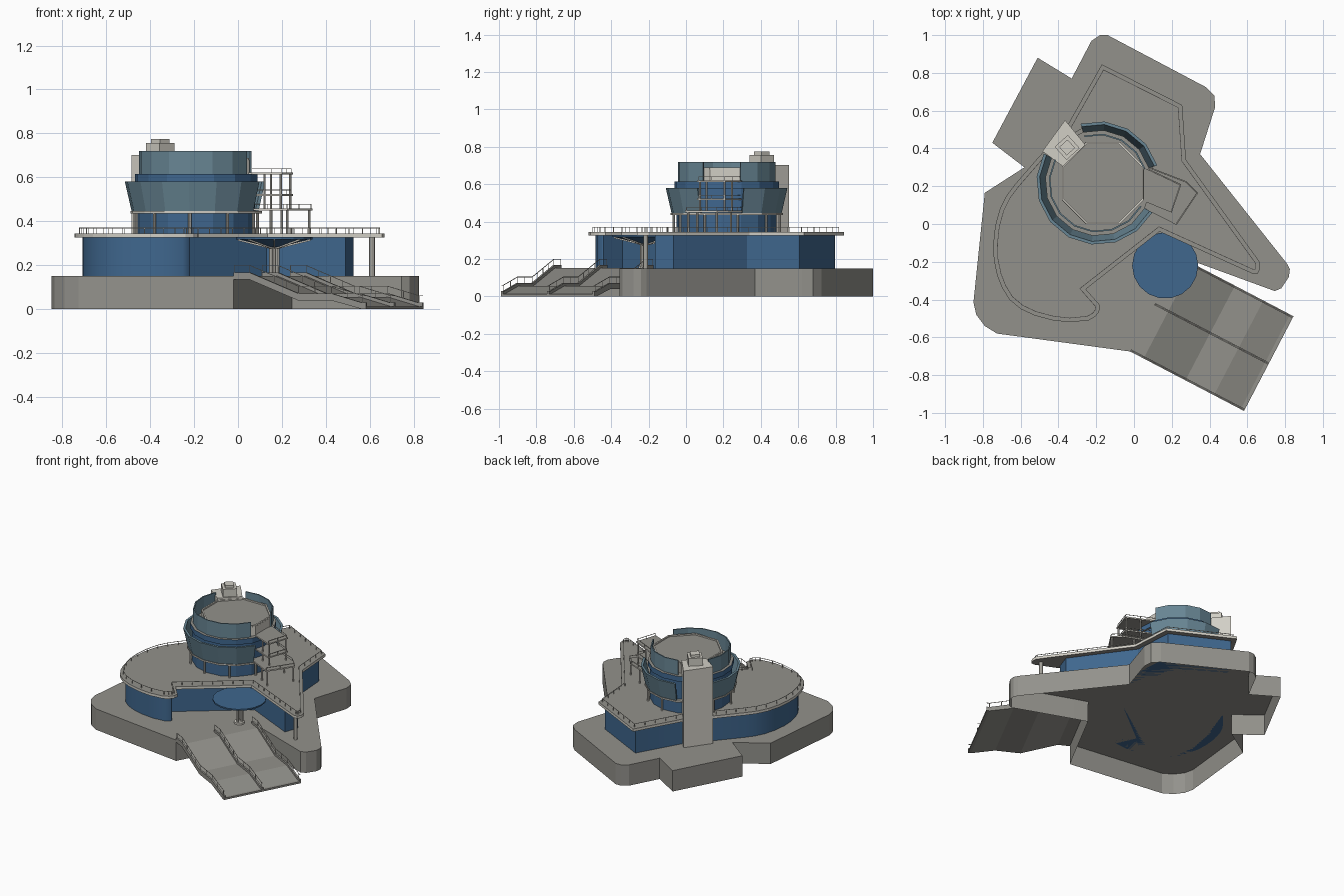
import bpy, bmesh, math
from mathutils import Vector, Matrix

if "Cube" in bpy.data.objects:
    bpy.data.objects.remove(bpy.data.objects["Cube"])


def material(name, rgb):
    m = bpy.data.materials.new(name)
    m.diffuse_color = (*rgb, 1)
    m.use_nodes = True
    m.node_tree.nodes["Principled BSDF"].inputs["Base Color"].default_value = m.diffuse_color
    return m


STONE = material("grey stone", (.29, .285, .26))
CREAM = material("pale concrete", (.64, .62, .56))
BLUE = material("blue glass", (.05, .135, .27))
SLATE = material("slate blue panel", (.14, .24, .30))


def make(name, bm, mats, smooth=False):
    me = bpy.data.meshes.new(name)
    bm.to_mesh(me)
    bm.free()
    ob = bpy.data.objects.new(name, me)
    bpy.context.collection.objects.link(ob)
    for m in mats:
        me.materials.append(m)
    if smooth:
        bpy.ops.object.select_all(action='DESELECT')
        ob.select_set(True)
        bpy.context.view_layer.objects.active = ob
        bpy.ops.object.shade_smooth_by_angle(angle=math.radians(28))
    return ob


def ccw(pts):
    area = sum(a[0] * b[1] - b[0] * a[1] for a, b in zip(pts, pts[1:] + pts[:1]))
    return pts if area > 0 else pts[::-1]


def prism(name, pts, z0, z1, side, top=None, bottom=True, smooth=False):
    """Upright prism with its own side and top/bottom colours."""
    pts = ccw(pts)
    bm = bmesh.new()
    lo = [bm.verts.new((x, y, z0)) for x, y in pts]
    hi = [bm.verts.new((x, y, z1)) for x, y in pts]
    n = len(pts)
    for i in range(n):
        j = (i + 1) % n
        bm.faces.new((lo[i], lo[j], hi[j], hi[i]))
    caps = [bm.faces.new(hi)]
    if bottom:
        caps.append(bm.faces.new(lo[::-1]))
    for f in caps:
        f.material_index = 1 if top else 0
    return make(name, bm, [side, top] if top else [side], smooth)


def inset(pts, d):
    """Mitred inward offset of a closed outline."""
    pts = [Vector(p) for p in ccw(pts)]
    out = []
    for i, p in enumerate(pts):
        a = (p - pts[i - 1]).normalized()
        b = (pts[(i + 1) % len(pts)] - p).normalized()
        na, nb = Vector((-a.y, a.x)), Vector((-b.y, b.x))
        q = p + (na + nb) * d / max(.5, 1 + na.dot(nb))
        out.append((q.x, q.y))
    return out


def circle(c, r, n, start=0):
    return [(c[0] + r * math.cos(math.radians(start + 360 * i / n)),
             c[1] + r * math.sin(math.radians(start + 360 * i / n))) for i in range(n)]


def bar(bm, a, b, w):
    """Square bar from a to b."""
    a, b = Vector(a), Vector(b)
    d = b - a
    mat = (Matrix.Translation((a + b) / 2) @ d.to_track_quat('Z', 'Y').to_matrix().to_4x4()
           @ Matrix.Diagonal((w, w, d.length, 1)))
    bmesh.ops.create_cube(bm, size=1, matrix=mat)


def railing(name, path, h, closed=False, step=.07, w=.003):
    """Handrail with evenly spaced little posts along a 3D path."""
    bm = bmesh.new()
    path = [Vector(p) for p in path]
    up = Vector((0, 0, h))
    for a, b in zip(path, path[1:] + (path[:1] if closed else [])):
        bar(bm, a + up, b + up, w)
        k = max(1, round((b - a).length / step))
        for i in range(k):
            p = a.lerp(b, i / k)
            bar(bm, p, p + up, w)
    make(name, bm, [CREAM])


def post(name, x, y, z0, z1, r=.007):
    prism(name, circle((x, y), r, 8), z0, z1, CREAM)


# Podium, hollow underneath
podium = [(-.33, .77), (-.225, .97), (-.18, 1), (-.14, 1), (.38, .725), (.425, .68), (.43, .62),
          (.35, .37), (.81, -.21), (.825, -.24), (.82, -.28), (.78, -.34), (.745, -.355),
          (.335, -.205), (.245, -.175), (-.02, -.675), (-.725, -.58), (-.79, -.54),
          (-.835, -.48), (-.85, -.415), (-.79, .165), (-.58, .3), (-.75, .43), (-.51, .88)]
prism("podium", podium, 0, .15, STONE, bottom=False)

# Entrance ramp with two slopes, in its own along/across frame
D, N, ORIGIN = Vector((.886, -.463)), Vector((.463, .886)), Vector((-.02, -.675))
PROFILE = [(0, .151), (.08, .151), (.33, .056), (.5, .056), (.66, .013), (.68, .013)]


def ramp_point(s, t, z):
    p = ORIGIN + D * s + N * t
    return (p.x, p.y, z)


def ramp_strip(name, t0, t1, lift, drop):
    bm = bmesh.new()
    rows = [[bm.verts.new(ramp_point(s, t, max(0, z + h))) for t, h in
             ((t0, lift), (t1, lift), (t1, -drop), (t0, -drop))] for s, z in PROFILE]
    for a, b in zip(rows, rows[1:]):
        for i in range(4):
            j = (i + 1) % 4
            bm.faces.new((a[i], b[i], b[j], a[j]))
    bm.faces.new(rows[0])
    bm.faces.new(rows[-1][::-1])
    bmesh.ops.recalc_face_normals(bm, faces=bm.faces)
    make(name, bm, [STONE])


ramp_strip("entrance_ramp", 0, .566, 0, .016)
for side, t in (("left", 0), ("middle", .277), ("right", .554)):
    ramp_strip(side + "_ramp_curb", t, t + .012, .016, .012)
    railing(side + "_ramp_rail", [ramp_point(s, t + .006, z + .015) for s, z in PROFILE], .033)

# Ground floor glass and roof terrace
lobe = [(.135, -.04), (-.255, -.345), (-.18, -.43), (-.185, -.465), (-.205, -.49), (-.24, -.51),
        (-.34, -.52), (-.43, -.51), (-.525, -.485), (-.6, -.45), (-.66, -.4), (-.7, -.335),
        (-.725, -.27), (-.742, -.19), (-.745, -.105), (-.735, -.01), (-.71, .08),
        (-.675, .15), (-.63, .21), (-.5, .36), (-.365, .5), (-.17, .845),
        (.255, .63), (.275, .34)]
terrace = lobe + [(.665, -.2), (.668, -.235), (.655, -.262), (.625, -.262)]
prism("ground_floor_glass", inset(lobe + [(.565, -.06), (.51, -.215)], .036),
      .15, .326, BLUE, smooth=True)
prism("roof_terrace", terrace, .326, .345, CREAM, STONE)
railing("terrace_rail", [(x, y, .345) for x, y in inset(terrace, .022)], .024, True)
post("terrace_corner_column", .61, -.215, .15, .326, .013)

# Funnel canopy over the entrance
CAN = (.165, -.22)
prism("canopy_disc", circle(CAN, .175, 18), .318, .328, BLUE)
bm = bmesh.new()
bmesh.ops.create_cone(bm, cap_ends=True, segments=18, radius1=.025, radius2=.16, depth=.036,
                      matrix=Matrix.Translation((*CAN, .3)))
make("canopy_funnel", bm, [BLUE])
bm = bmesh.new()
for (ax, ay), (bx, by) in zip(circle(CAN, .015, 8), circle(CAN, .165, 8)):
    bar(bm, (ax, ay, .277), (bx, by, .315), .007)
make("canopy_ribs", bm, [CREAM])
for i, (x, y) in enumerate(circle(CAN, .017, 3, 30)):
    post("canopy_column_%d" % i, x, y, .15, .29, .009)
prism("canopy_foot", circle(CAN, .035, 12), .15, .163, CREAM)

# Round tower: glass drum with floor ring and columns
C, START = (-.19, .217), -6
prism("drum_glass", circle(C, .268, 16, START), .345, .578, BLUE)
prism("drum_floor_ring", circle(C, .302, 16, START), .436, .446, CREAM, STONE)
prism("drum_upper_glass", circle(C, .281, 16, START), .578, .615, BLUE, STONE)
for i, (x, y) in enumerate(circle(C, .285, 10, 12)):
    post("drum_column_%d" % i, x, y, .345, .437)


def band(name, first, last, r0, r1, z0, z1, mat, t=.016):
    """Open faceted wall between two facet numbers of the drum."""
    bm = bmesh.new()
    rows = []
    for k in range(first, last + 1):
        a = math.radians(START + 22.5 * k)
        rows.append([bm.verts.new((C[0] + r * math.cos(a), C[1] + r * math.sin(a), z))
                     for r, z in ((r0, z0), (r1, z1), (r1 - t, z1), (r0 - t, z0))])
    for a, b in zip(rows, rows[1:]):
        for i in range(4):
            j = (i + 1) % 4
            bm.faces.new((a[i], b[i], b[j], a[j]))
    bm.faces.new(rows[0])
    bm.faces.new(rows[-1][::-1])
    bmesh.ops.recalc_face_normals(bm, faces=bm.faces)
    make(name, bm, [mat])


# Slate walls leave gaps for the stair terraces and the lift tower
for part, a, b in (("back", 1, 5), ("front", 7, 15)):
    band(part + "_flared_wall", a, b, .296, .327, .446, .58, SLATE)
    band(part + "_top_wall", a, b, .262, .262, .615, .72, SLATE, .008)

# Octagonal penthouse with a raised rim
octagon = circle((-.165, .217), .235, 8, 22.5)
prism("penthouse", octagon, .615, .68, CREAM, STONE)
railing("penthouse_rim", [(x, y, .68) for x, y in inset(octagon, .006)], .004, True, 1, .01)

# Lift tower with stepped cap
tower = [(-.365, .55), (-.26, .415), (-.375, .32), (-.485, .385)]
prism("lift_tower", [(-.365, .55), (-.257, .418), (-.377, .305), (-.485, .385)], .15, .702, CREAM)
CAP = (-.354, .405)
prism("tower_cap", circle(CAP, .066, 4, -3), .702, .757, CREAM)
prism("tower_cap_top", circle(CAP, .042, 4, -3), .757, .775, CREAM)

# Stair terraces on the right side
small = [(.06, .3), (.25, .21), (.2, .06), (.03, .13)]
large = [(.06, .31), (.28, .225), (.34, .165), (.225, -.005), (.04, .09)]
for name, pts, z in (("lower", large, .45), ("middle", small, .515), ("upper", small, .612)):
    prism(name + "_stair_terrace", pts, z, z + .009, CREAM, STONE)
    railing(name + "_stair_rail", [(x, y, z + .009) for x, y in inset(pts, .006)][1:],
            .018, step=.09)
for i, (x, y) in enumerate([(.325, .165), (.225, .012), (.15, .06), (.2, .24)]):
    post("lower_stair_column_%d" % i, x, y, .345, .45, .006)
for i, (x, y) in enumerate([(.238, .205), (.195, .075), (.12, .11), (.15, .245)]):
    post("upper_stair_column_%d" % i, x, y, .459, .612, .005)
